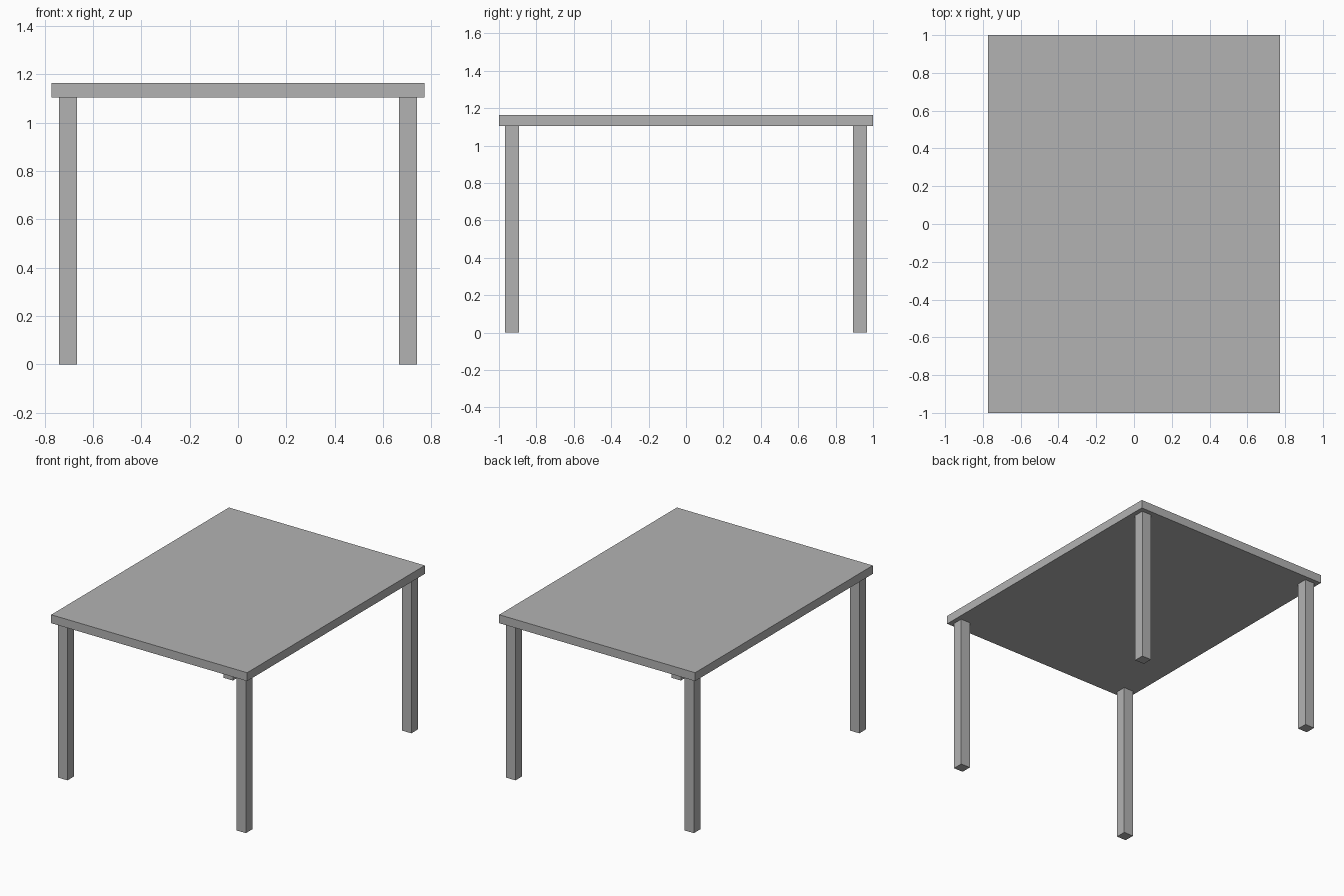
import bpy

# Remove the default cube
cube = bpy.data.objects.get("Cube")
if cube:
    bpy.data.objects.remove(cube, do_unlink=True)

# Single grey finish
GREY = (0.45, 0.45, 0.45, 1.0)
grey = bpy.data.materials.new("grey")
grey.use_nodes = True
grey.diffuse_color = GREY
grey.node_tree.nodes["Principled BSDF"].inputs["Base Color"].default_value = GREY

HALF_X, HALF_Y = 0.772, 1.0
HEIGHT, UNDERSIDE = 1.164, 1.104
LEG, INSET = 0.074, 0.032


def box(name, x, y, bottom, top, width, depth):
    """Add a flat-shaded box standing between two heights."""
    bpy.ops.mesh.primitive_cube_add(size=1, location=(x, y, (bottom + top) / 2))
    obj = bpy.context.object
    obj.name = obj.data.name = name
    obj.scale = (width, depth, top - bottom)
    bpy.ops.object.transform_apply(location=False, rotation=False, scale=True)
    obj.data.materials.append(grey)
    return obj


# Tabletop slab
box("tabletop", 0, 0, UNDERSIDE, HEIGHT, 2 * HALF_X, 2 * HALF_Y)

# Four square legs, set in slightly from the corners
leg_x = HALF_X - INSET - LEG / 2
leg_y = HALF_Y - INSET - LEG / 2
for end, sy in (("front", -1), ("back", 1)):
    for side, sx in (("left", 1), ("right", -1)):
        box(f"{end}_{side}_leg", sx * leg_x, sy * leg_y, 0, UNDERSIDE, LEG, LEG)
